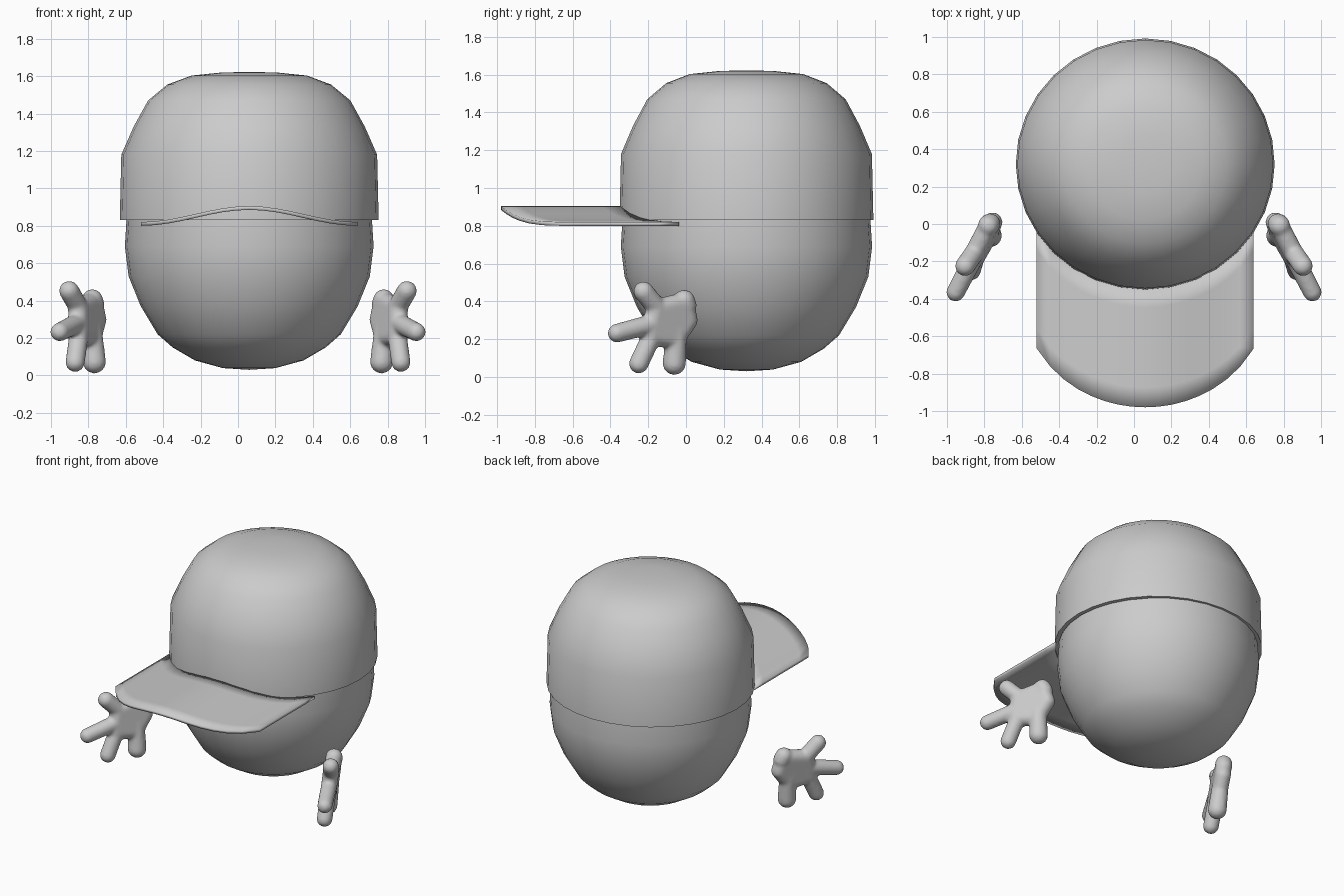
import bpy, bmesh, math
from mathutils import Vector

if "Cube" in bpy.data.objects:
    bpy.data.objects.remove(bpy.data.objects["Cube"])

CX, CY = 0.06, 0.32          # head axis

grey = bpy.data.materials.new("plain grey")
grey.diffuse_color = (0.6, 0.6, 0.6, 1)
grey.use_nodes = True
grey.node_tree.nodes["Principled BSDF"].inputs["Base Color"].default_value = grey.diffuse_color


def finish(bm, name, angle=40):
    bmesh.ops.recalc_face_normals(bm, faces=bm.faces[:])
    me = bpy.data.meshes.new(name)
    bm.to_mesh(me)
    bm.free()
    me.materials.append(grey)
    ob = bpy.data.objects.new(name, me)
    bpy.context.collection.objects.link(ob)
    bpy.ops.object.select_all(action='DESELECT')
    ob.select_set(True)
    bpy.context.view_layer.objects.active = ob
    bpy.ops.object.shade_smooth_by_angle(angle=math.radians(angle))
    return ob


def lathe(name, profile, sx=1.0, n=32):
    """Spin (radius, z) points round the head axis; radius 0 makes a pole."""
    bm = bmesh.new()
    rings = []
    for r, z in profile:
        if r == 0:
            rings.append([bm.verts.new((CX, CY, z))] * n)
        else:
            rings.append([bm.verts.new((CX + sx * r * math.cos(math.tau * i / n),
                                        CY + r * math.sin(math.tau * i / n), z))
                          for i in range(n)])
    for a, b in zip(rings, rings[1:]):
        for i in range(n):
            j = (i + 1) % n
            bm.faces.new(list(dict.fromkeys((a[i], a[j], b[j], b[i]))))
    return finish(bm, name)


# Egg-shaped head, closed by a dome under the cap
lathe("head", [(0, .03), (.14, .039), (.29, .08), (.41, .15), (.49, .22),
               (.58, .37), (.645, .53), (.665, .69), (.655, .85), (.645, 1.15),
               (.57, 1.33), (.47, 1.47), (.25, 1.56), (0, 1.58)])

# Cap crown with a turned-in rim
lathe("cap_crown", [(.645, .83), (.672, .83), (.664, 1.18), (.60, 1.33),
                    (.525, 1.47), (.425, 1.555), (.30, 1.603), (.14, 1.62),
                    (0, 1.622)], sx=1.03)

# Arched brim: back edge follows the crown, front edge is an arc
bm = bmesh.new()
HALF, COLS, ROWS = .58, 16, 6
cols = []
for i in range(COLS + 1):
    x = HALF * (2 * i / COLS - 1)
    back = CY - .66 * math.sqrt(1 - (x / .69) ** 2)
    front = -.31 - math.sqrt(.67 ** 2 - x * x) - .02 * (abs(x) / HALF) ** 2
    z = .82 + .0425 * (1 + math.cos(math.pi * x / HALF))
    cols.append([bm.verts.new((CX + x, back + (front - back) * j / ROWS, z))
                 for j in range(ROWS + 1)])
for a, b in zip(cols, cols[1:]):
    for j in range(ROWS):
        bm.faces.new((a[j], a[j + 1], b[j + 1], b[j]))
brim = finish(bm, "cap_brim")
thick = brim.modifiers.new("thickness", 'SOLIDIFY')
thick.thickness = .02
thick.offset = -1 if brim.data.polygons[0].normal.z > 0 else 1

# Hands: rounded hulls in a slanted plane, fused and mirrored
ball = bmesh.new()
bmesh.ops.create_icosphere(ball, subdivisions=3, radius=1)
unit = [v.co.copy() for v in ball.verts]
ball.free()


def hull(bm, blobs):
    verts = []
    for y, z, r in blobs:
        centre = Vector((.755 - .55 * y + .12 * (z - .25), y, z))
        verts += [bm.verts.new(centre + p * r) for p in unit]
    bmesh.ops.convex_hull(bm, input=verts)


bm = bmesh.new()
for part in (
        [(-.16, .36, .053), (-.01, .395, .053), (.01, .30, .053),
         (-.06, .2, .053), (-.19, .22, .053)],              # palm
        [(-.01, .405, .057), (.0, .38, .057)],              # heel
        [(-.225, .452, .054), (-.14, .35, .053)],           # thumb
        [(-.365, .232, .05), (-.18, .28, .053)],            # three fingers
        [(-.25, .07, .052), (-.17, .24, .052)],
        [(-.062, .072, .062), (-.05, .25, .055)]):
    hull(bm, part)
for v in [v for v in bm.verts if not v.link_faces]:
    bm.verts.remove(v)
hands = finish(bm, "hands")
fuse = hands.modifiers.new("fuse", 'REMESH')
fuse.mode = 'VOXEL'
fuse.voxel_size = .011
fuse.use_smooth_shade = True
soft = hands.modifiers.new("soften", 'SMOOTH')
soft.factor = .5
soft.iterations = 6
mirror = hands.modifiers.new("mirror", 'MIRROR')
mirror.use_mirror_merge = False
